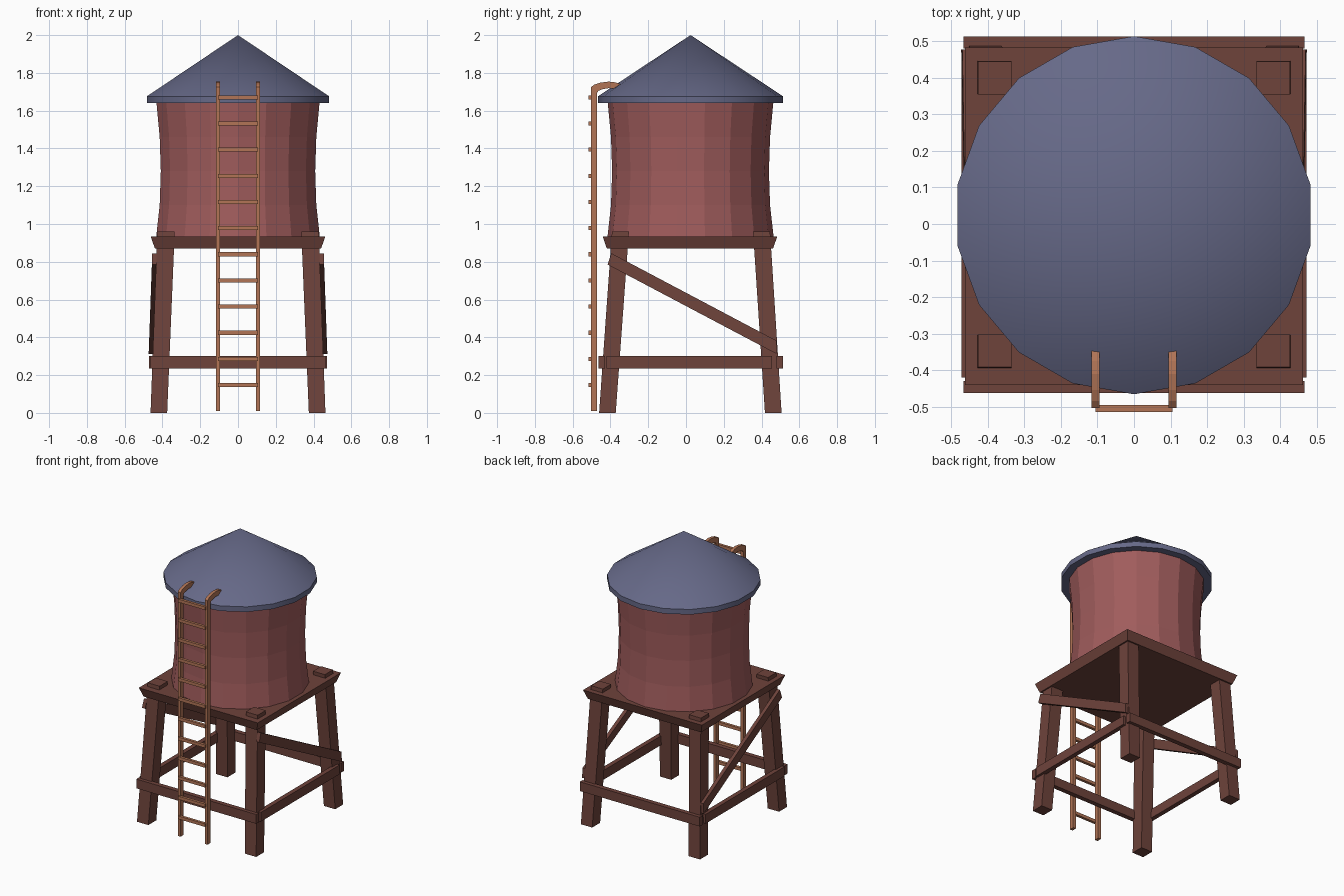
import bpy, bmesh, math

if "Cube" in bpy.data.objects:
    bpy.data.objects.remove(bpy.data.objects["Cube"])

CY = 0.024  # tower axis is slightly behind the origin


def srgb(c):
    c /= 255
    return c / 12.92 if c <= 0.04045 else ((c + 0.055) / 1.055) ** 2.4


def material(name, r, g, b):
    m = bpy.data.materials.new(name)
    m.diffuse_color = (srgb(r), srgb(g), srgb(b), 1)
    m.use_nodes = True
    m.node_tree.nodes["Principled BSDF"].inputs["Base Color"].default_value = m.diffuse_color
    return m


RED = material("red_tank", 160, 92, 92)
BLUE = material("slate_roof", 102, 105, 136)
WOOD = material("dark_wood", 110, 67, 59)
TAN = material("ladder_wood", 178, 117, 86)


def finish(name, bm, mat):
    bmesh.ops.recalc_face_normals(bm, faces=bm.faces)
    me = bpy.data.meshes.new(name)
    bm.to_mesh(me)
    bm.free()
    me.materials.append(mat)
    ob = bpy.data.objects.new(name, me)
    bpy.context.collection.objects.link(ob)
    return ob


def loft(name, rings, mat):
    """Closed skin through rings of points with equal counts."""
    bm = bmesh.new()
    vs = [[bm.verts.new(p) for p in ring] for ring in rings]
    n = len(vs[0])
    for a, b in zip(vs, vs[1:]):
        for i in range(n):
            j = (i + 1) % n
            bm.faces.new((a[i], a[j], b[j], b[i]))
    bm.faces.new(vs[0])
    bm.faces.new(vs[-1])
    bmesh.ops.remove_doubles(bm, verts=bm.verts, dist=1e-4)
    return finish(name, bm, mat)


def rect(x0, x1, y0, y1, z):
    return [(x0, y0, z), (x1, y0, z), (x1, y1, z), (x0, y1, z)]


def box(name, x0, x1, y0, y1, z0, z1, mat):
    return loft(name, [rect(x0, x1, y0, y1, z0), rect(x0, x1, y0, y1, z1)], mat)


def circle(r, z, n=18):
    return [(r * math.sin(2 * math.pi * i / n), CY + r * math.cos(2 * math.pi * i / n), z)
            for i in range(n)]


# Tank with a slight waist
loft("tank", [circle(r, z) for r, z in
              ((0.44, 0.93), (0.421, 1.1), (0.415, 1.28), (0.421, 1.46), (0.44, 1.66))], RED)

# Conical roof with a thin eave
roof = loft("roof", [circle(0.49, 1.64), circle(0.49, 1.676)], BLUE)
bm = bmesh.new()
bm.from_mesh(roof.data)
top = max(bm.faces, key=lambda f: f.calc_center_median().z)
bmesh.ops.poke(bm, faces=[top])
max(bm.verts, key=lambda v: len(v.link_edges)).co = (0, CY, 2.0)
bmesh.ops.recalc_face_normals(bm, faces=bm.faces)
bm.to_mesh(roof.data)
bm.free()
bpy.context.view_layer.objects.active = roof
roof.select_set(True)
bpy.ops.object.shade_smooth_by_angle(angle=math.radians(30))
roof.select_set(False)

# Platform, narrower underneath
loft("platform", [rect(-h, h, CY - 0.003 - h, CY - 0.003 + h, z)
                  for h, z in ((0.44, 0.87), (0.462, 0.934))], WOOD)

for s, side in ((-1, "left"), (1, "right")):
    # Leaning legs whose tops poke through the platform
    for name, b0, b1, t0, t1 in (("front", -0.46, -0.372, -0.392, -0.302),
                                 ("back", 0.418, 0.506, 0.355, 0.445)):
        loft(f"{name}_{side}_leg", [rect(s * 0.375, s * 0.463, b0, b1, 0),
                                    rect(s * 0.335, s * 0.427, t0, t1, 0.96)], WOOD)
    # Side rail
    box(f"{side}_rail", s * 0.44, s * 0.472, -0.42, 0.455, 0.235, 0.3, WOOD)
    # Diagonal brace, high at the front and low at the back
    loft(f"{side}_brace", [
        [(s * 0.432, -0.415, 0.785), (s * 0.456, -0.415, 0.785),
         (s * 0.454, -0.395, 0.845), (s * 0.43, -0.395, 0.845)],
        [(s * 0.447, 0.478, 0.313), (s * 0.473, 0.478, 0.313),
         (s * 0.47, 0.478, 0.383), (s * 0.444, 0.478, 0.383)]], WOOD)
    # Ladder post hooked over the eave: outer and inner points of the bend
    outer = [(-0.503, 0.01), (-0.503, 1.725), (-0.485, 1.738), (-0.455, 1.748),
             (-0.41, 1.754), (-0.375, 1.75), (-0.34, 1.738)]
    inner = [(-0.47, 0.01), (-0.47, 1.697), (-0.462, 1.706), (-0.44, 1.714),
             (-0.41, 1.719), (-0.375, 1.716), (-0.345, 1.706)]
    x0, x1 = s * 0.094, s * 0.116
    loft(f"{side}_ladder_post", [[(x0, *o), (x1, *o), (x1, *i), (x0, *i)]
                                 for o, i in zip(outer, inner)], TAN)

# Front and back rails
box("front_rail", -0.466, 0.466, -0.463, -0.43, 0.235, 0.3, WOOD)
box("back_rail", -0.466, 0.466, 0.48, 0.513, 0.235, 0.3, WOOD)

# Ladder rungs
for k in range(12):
    z = 0.147 + k * 0.1385
    box(f"ladder_rung_{k + 1}", -0.105, 0.105, -0.515, -0.496, z - 0.011, z + 0.011, TAN)
